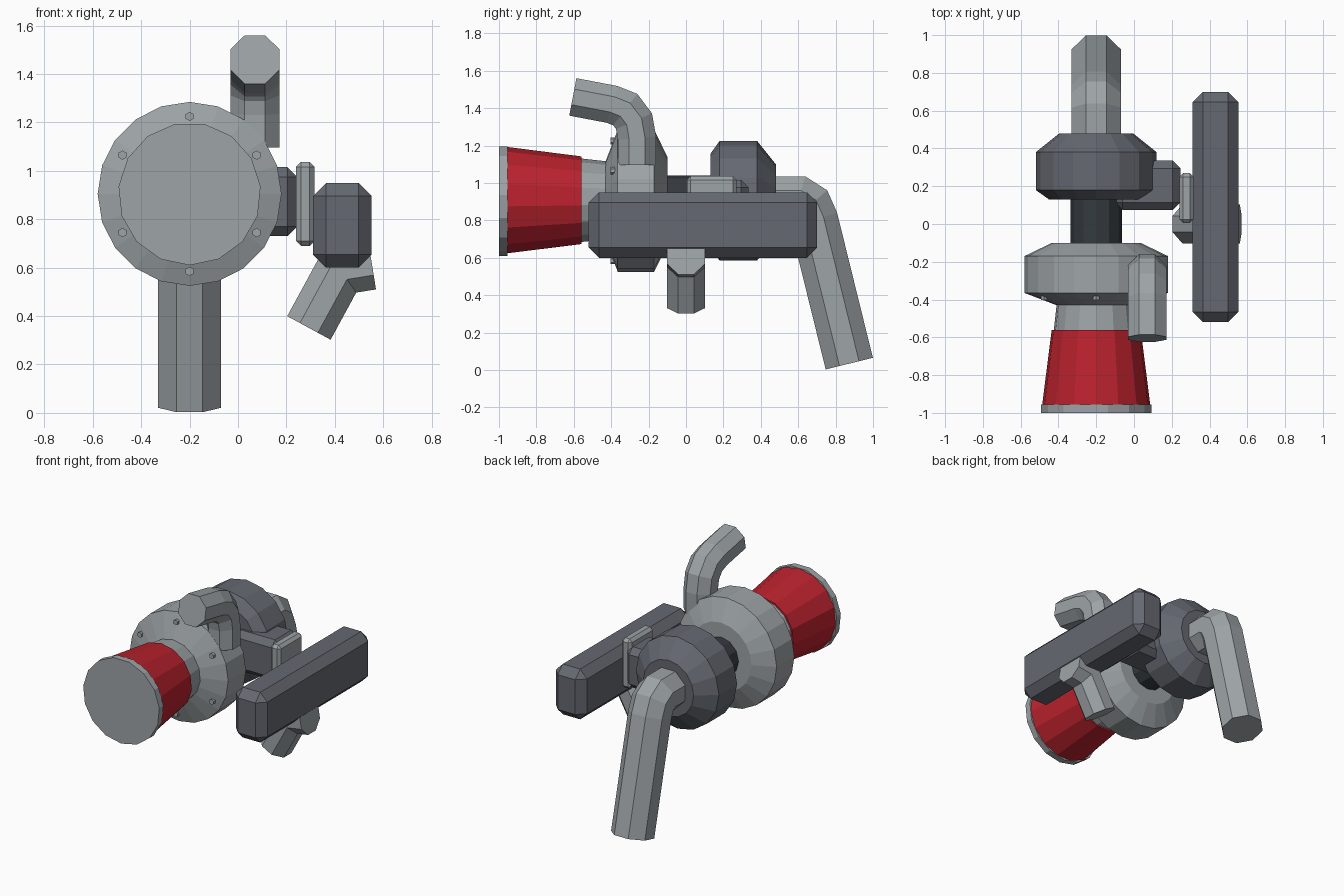
import bpy, bmesh, math
from mathutils import Vector

if "Cube" in bpy.data.objects:
    bpy.data.objects.remove(bpy.data.objects["Cube"])

AX, AZ = -0.2, 0.905  # main axis of the turbine, running along y


def material(name, rgb):
    m = bpy.data.materials.new(name)
    m.diffuse_color = (*rgb, 1)
    m.use_nodes = True
    m.node_tree.nodes["Principled BSDF"].inputs["Base Color"].default_value = m.diffuse_color
    return m


LIGHT = material("light grey metal", (0.34, 0.37, 0.385))
DARK = material("dark grey metal", (0.13, 0.14, 0.165))
BLACK = material("near black metal", (0.035, 0.042, 0.05))
RED = material("red", (0.50, 0.016, 0.027))


def skin(name, rings, mat):
    """Join rings of points into a closed solid with flat ends."""
    bm = bmesh.new()
    loops = [[bm.verts.new(p) for p in ring] for ring in rings]
    n = len(loops[0])
    for a, b in zip(loops, loops[1:]):
        for i in range(n):
            j = (i + 1) % n
            bm.faces.new((a[i], a[j], b[j], b[i]))
    bm.faces.new(loops[0])
    bm.faces.new(loops[-1])
    bmesh.ops.recalc_face_normals(bm, faces=bm.faces)
    me = bpy.data.meshes.new(name)
    bm.to_mesh(me)
    bm.free()
    me.materials.append(mat)
    ob = bpy.data.objects.new(name, me)
    bpy.context.collection.objects.link(ob)
    return ob


def lathe(name, profile, sides, mat, start=90, x=AX, z=AZ):
    """Turn (y, radius) pairs around an axis parallel to y."""
    angles = [math.radians(start + 360 * i / sides) for i in range(sides)]
    return skin(name, [[(x + r * math.cos(a), y, z + r * math.sin(a)) for a in angles]
                       for y, r in profile], mat)


def tube(name, pts, flat_radius, plane_normal, mat, sides=8):
    """Sweep a polygon along a planar path with mitred corners."""
    pts = [Vector(p) for p in pts]
    b = Vector(plane_normal)
    r = flat_radius / math.cos(math.pi / sides)
    rings = []
    for i, p in enumerate(pts):
        d0 = (p - pts[i - 1]).normalized() if i else (pts[1] - p).normalized()
        d1 = (pts[i + 1] - p).normalized() if i < len(pts) - 1 else d0
        t = (d0 + d1).normalized()
        n = t.cross(b) / t.dot(d0)
        angs = [2 * math.pi * (k + 0.5) / sides for k in range(sides)]
        rings.append([p + n * r * math.cos(a) + b * r * math.sin(a) for a in angs])
    return skin(name, rings, mat)


def box(name, lo, hi, bevel, mat):
    """Chamfered block between two corners."""
    rings = [[(x, y, z) for x, y in ((lo[0], lo[1]), (hi[0], lo[1]), (hi[0], hi[1]), (lo[0], hi[1]))]
             for z in (lo[2], hi[2])]
    ob = skin(name, rings, mat)
    mod = ob.modifiers.new("chamfer", 'BEVEL')
    mod.width = bevel
    mod.segments = 1
    return ob


# Compressor side: housing, intake neck, red filter and its end cap
lathe("compressor_housing", [(-0.43, 0.21), (-0.365, 0.38), (-0.17, 0.38), (-0.10, 0.235)], 20, LIGHT)
lathe("intake_neck", [(-0.58, 0.228), (-0.42, 0.21)], 15, LIGHT)
lathe("filter_cone", [(-0.96, 0.288), (-0.56, 0.237)], 15, RED)
lathe("filter_cap", [(-1.0, 0.295), (-0.955, 0.295)], 15, LIGHT, start=-90)

# Ring of small bolts on the front of the compressor
for k in range(6):
    a = math.radians(90 + 60 * k)
    lathe("housing_bolt_%d" % (k + 1), [(-0.403, 0.019), (-0.37, 0.019)], 6, LIGHT,
          x=AX + 0.32 * math.cos(a), z=AZ + 0.32 * math.sin(a))

# Shaft and turbine housing
lathe("centre_shaft", [(-0.12, 0.136), (0.16, 0.136)], 12, BLACK)
lathe("turbine_housing", [(0.13, 0.25), (0.18, 0.32), (0.38, 0.32), (0.48, 0.195)], 16, DARK)

# Bent pipes
tube("exhaust_pipe", [(AX, 0.45, AZ), (AX, 0.60, AZ), (AX, 0.652, 0.872), (AX, 0.684, 0.80),
                      (AX, 0.873, 0.034)], 0.13, (1, 0, 0), LIGHT)
tube("outlet_pipe", [(0.07, -0.262, 1.097), (0.07, -0.262, 1.24), (0.07, -0.278, 1.33),
                     (0.07, -0.325, 1.392), (0.07, -0.395, 1.42), (0.07, -0.605, 1.46)],
     0.102, (1, 0, 0), LIGHT)
tube("lower_pipe", [(0.554, 0, 0.611), (0.423, 0, 0.59), (0.293, 0, 0.351)], 0.102, (0, 1, 0), LIGHT)

# Side unit: mount block, spacer plate and long canister
box("mount_block", (-0.10, 0.075, 0.73), (0.245, 0.335, 1.015), 0.04, DARK)
box("spacer_plate", (0.24, 0.005, 0.69), (0.316, 0.27, 1.037), 0.02, LIGHT)
box("long_canister", (0.31, -0.52, 0.60), (0.552, 0.70, 0.95), 0.054, DARK)
